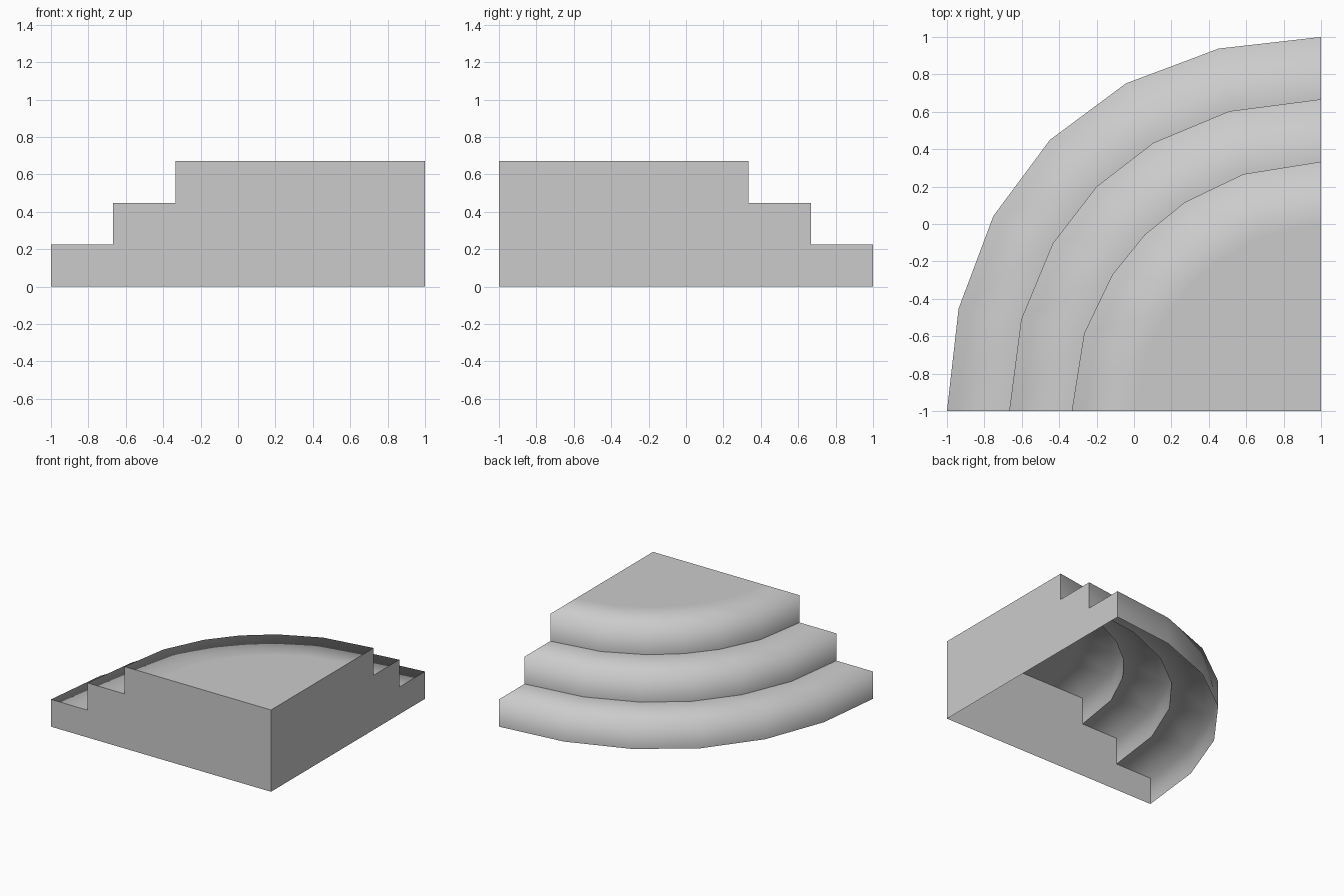
import bpy
import bmesh
from math import sin, cos, radians

cube = bpy.data.objects.get("Cube")
if cube:
    bpy.data.objects.remove(cube, do_unlink=True)

SEGMENTS = 6
STEP_HEIGHT = 0.672 / 3

grey = bpy.data.materials.new("plain grey")
grey.use_nodes = True
grey.diffuse_color = (0.6, 0.6, 0.6, 1)
grey.node_tree.nodes["Principled BSDF"].inputs["Base Color"].default_value = (0.6, 0.6, 0.6, 1)

# Each arc: radius, bulge at the diagonal, angular drift of the points
OUTER = (2.0, 0.025, 0.9)
MIDDLE = (1.667, 0.018, 2.3)
UPPER = (1.333, 0.0, 3.6)
LANDING = (1.0, -0.03, 4.5)


def arc(shape, z):
    """Faceted quarter arc around the corner (1, -1), from the front to the side wall."""
    radius, bulge, drift = shape
    points = []
    for i in range(SEGMENTS + 1):
        base = 90 * i / SEGMENTS
        angle = radians(base + drift * sin(radians(4 * base)))
        r = radius * (1 + bulge * sin(2 * angle) ** 2)
        points.append((1 - r * cos(angle), -1 + r * sin(angle), z))
    return points


def finish(name, bm, smooth):
    mesh = bpy.data.meshes.new(name)
    bm.to_mesh(mesh)
    bm.free()
    mesh.materials.append(grey)
    for face in mesh.polygons:
        face.use_smooth = smooth
    obj = bpy.data.objects.new(name, mesh)
    bpy.context.collection.objects.link(obj)
    return obj


def build_step(name, level, edge, inner, fill=False):
    """Riser and tread as one smooth strip; fill closes the landing to the corner."""
    low, high = level * STEP_HEIGHT, (level + 1) * STEP_HEIGHT
    bm = bmesh.new()
    rows = [[bm.verts.new(p) for p in arc(shape, z)]
            for shape, z in ((edge, low), (edge, high), (inner, high))]
    for a, b in zip(rows, rows[1:]):
        for i in range(SEGMENTS):
            bm.faces.new((a[i], b[i], b[i + 1], a[i + 1]))
    if fill:
        corner = bm.verts.new((1, -1, high))
        bm.faces.new([corner] + rows[-1][::-1])
    for face in bm.faces:
        face.normal_update()
    return finish(name, bm, True)


def build_wall(name, place, flip):
    """Flat stepped end wall, drawn by distance from the corner and height."""
    outline = [(0, 0)]
    for level, shape in enumerate((OUTER, MIDDLE, UPPER)):
        outline += [(shape[0], level * STEP_HEIGHT), (shape[0], (level + 1) * STEP_HEIGHT)]
    outline.append((0, 3 * STEP_HEIGHT))
    bm = bmesh.new()
    verts = [bm.verts.new(place(d, z)) for d, z in outline]
    bm.faces.new(verts[::-1] if flip else verts)
    return finish(name, bm, False)


# Curved steps
build_step("bottom_step", 0, OUTER, MIDDLE)
build_step("middle_step", 1, MIDDLE, UPPER)
build_step("top_step", 2, UPPER, LANDING, fill=True)

# Straight walls, open underneath
build_wall("front_wall", lambda d, z: (1 - d, -1, z), True)
build_wall("side_wall", lambda d, z: (1, -1 + d, z), False)
